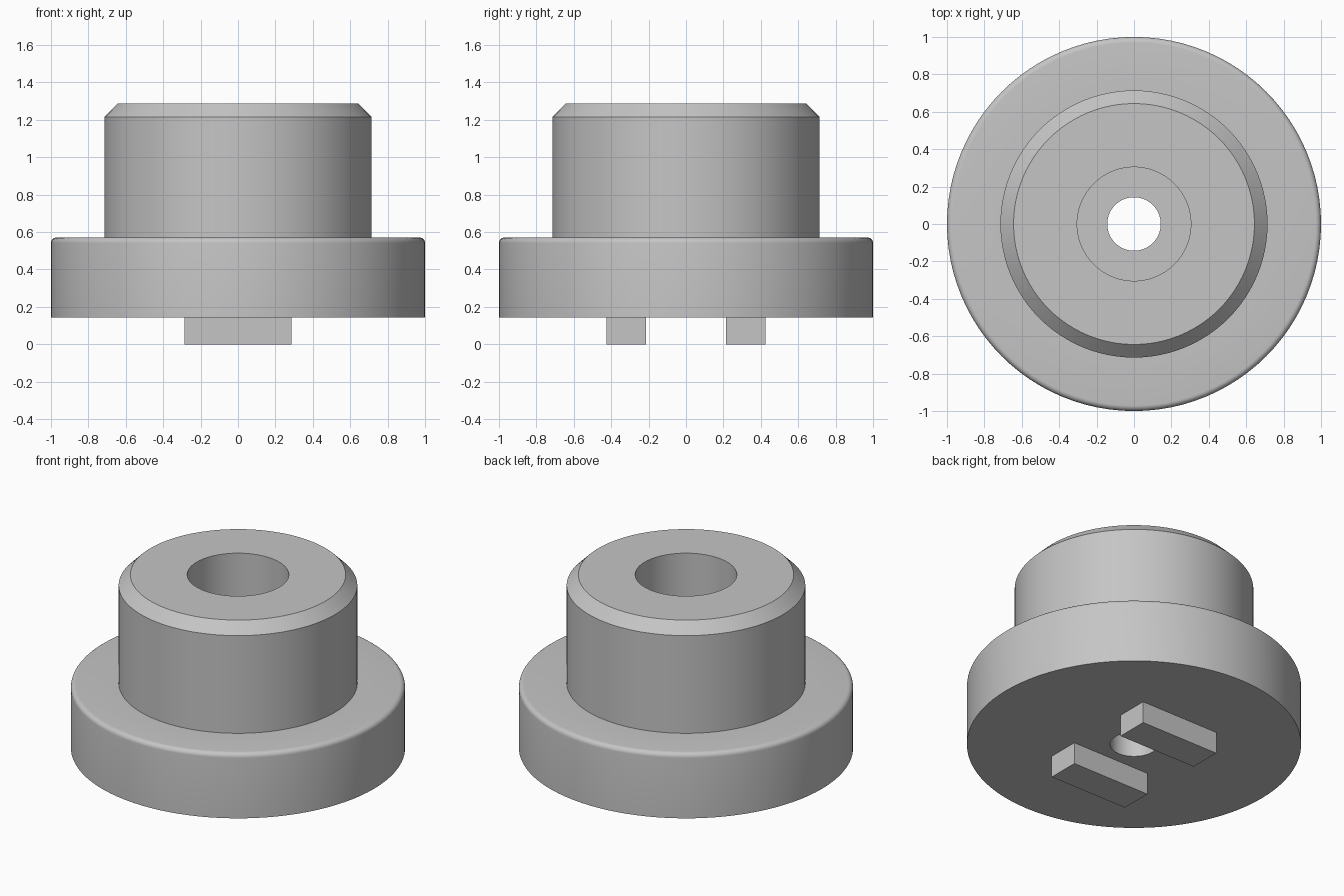
import bpy
import bmesh
from math import radians, sin, cos, pi
from mathutils import Matrix

cube = bpy.data.objects.get("Cube")
if cube:
    bpy.data.objects.remove(cube, do_unlink=True)

SEGMENTS = 96
BASE_Z, FLANGE_TOP, TOP_Z = 0.143, 0.571, 1.286
BORE_R, POCKET_R, POCKET_FLOOR = 0.143, 0.304, 0.571
BOSS_R, CHAMFER, FILLET = 0.714, 0.07, 0.03

grey = bpy.data.materials.new("plain_grey")
grey.use_nodes = True
colour = (0.56, 0.56, 0.56, 1)
grey.diffuse_color = colour
grey.node_tree.nodes["Principled BSDF"].inputs["Base Color"].default_value = colour


def add_object(name, bm):
    bmesh.ops.recalc_face_normals(bm, faces=bm.faces)
    mesh = bpy.data.meshes.new(name)
    bm.to_mesh(mesh)
    bm.free()
    mesh.materials.append(grey)
    obj = bpy.data.objects.new(name, mesh)
    bpy.context.collection.objects.link(obj)
    return obj


def lathe(name, profile):
    """Spin a closed (radius, height) profile around the z axis."""
    bm = bmesh.new()
    verts = [bm.verts.new((r, 0, z)) for r, z in profile]
    edges = [bm.edges.new((v, verts[i - 1])) for i, v in enumerate(verts)]
    bmesh.ops.spin(bm, geom=verts + edges, cent=(0, 0, 0), axis=(0, 0, 1),
                   angle=2 * pi, steps=SEGMENTS)
    bmesh.ops.remove_doubles(bm, verts=bm.verts, dist=0.0001)
    obj = add_object(name, bm)
    bpy.ops.object.select_all(action='DESELECT')
    obj.select_set(True)
    bpy.context.view_layer.objects.active = obj
    bpy.ops.object.shade_smooth_by_angle(angle=radians(30))
    return obj


def block(name, size, centre):
    bm = bmesh.new()
    bmesh.ops.create_cube(bm, size=1, matrix=Matrix.Translation(centre) @ Matrix.Diagonal((*size, 1)))
    return add_object(name, bm)


# Flanged bushing: rounded flange rim, chamfered boss, counterbored hole
rim = [(1 - FILLET + FILLET * cos(a), FLANGE_TOP - FILLET + FILLET * sin(a))
       for a in (i * pi / 12 for i in range(7))]
lathe("flanged_bushing", [
    (BORE_R, BASE_Z), (1, BASE_Z), *rim,
    (BOSS_R, FLANGE_TOP), (BOSS_R, TOP_Z - CHAMFER), (BOSS_R - CHAMFER, TOP_Z),
    (POCKET_R, TOP_Z), (POCKET_R, POCKET_FLOOR), (BORE_R, POCKET_FLOOR),
])

# Two locating keys under the flange
for side, name in ((-1, "front_key"), (1, "back_key")):
    block(name, (0.571, 0.211, BASE_Z), (0, side * 0.32, BASE_Z / 2))
